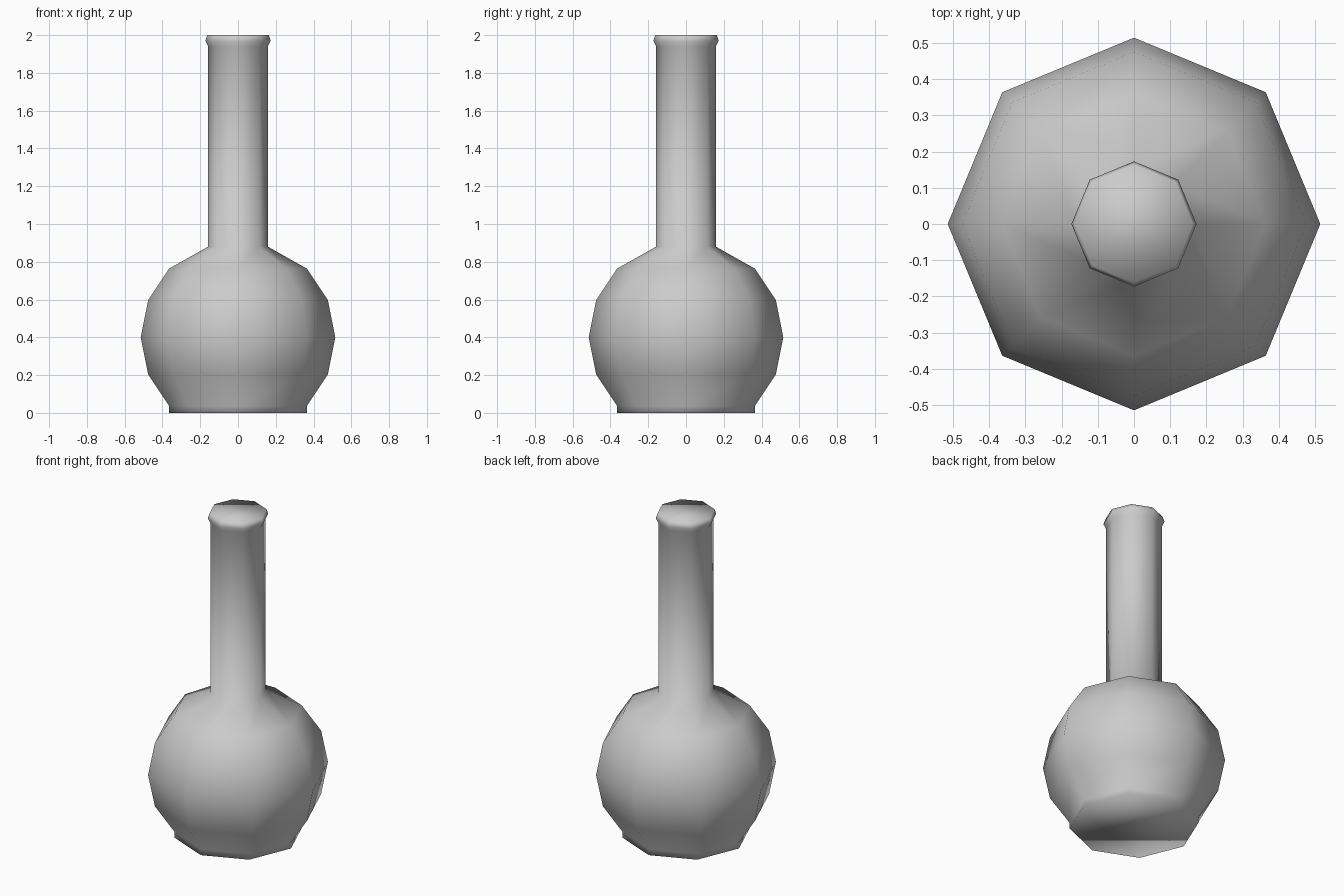
import bpy, bmesh
from math import cos, sin, pi

if "Cube" in bpy.data.objects:
    bpy.data.objects.remove(bpy.data.objects["Cube"])

SIDES = 8
R, CZ = 0.515, 0.40

# Foot, round body (rings every 22.5 degrees), neck and lip as (radius, height)
profile = [(0.365, 0.0)]
profile += [(R * cos(a * pi / 8), CZ + R * sin(a * pi / 8)) for a in range(-2, 3)]
profile += [(0.158, 0.88), (0.158, 1.94), (0.173, 1.97), (0.163, 2.0)]

# Turn the profile into an eight-sided closed flask
bm = bmesh.new()
rings = [[bm.verts.new((r * cos(2 * pi * i / SIDES), r * sin(2 * pi * i / SIDES), z))
          for i in range(SIDES)] for r, z in profile]
for low, high in zip(rings, rings[1:]):
    for i in range(SIDES):
        j = (i + 1) % SIDES
        bm.faces.new((low[i], low[j], high[j], high[i]))

# Base and top caps
bm.faces.new(rings[0][::-1])
bm.faces.new(rings[-1])
for f in bm.faces:
    f.smooth = True

mesh = bpy.data.meshes.new("flask")
bm.to_mesh(mesh)
bm.free()
bpy.context.collection.objects.link(bpy.data.objects.new("flask", mesh))
